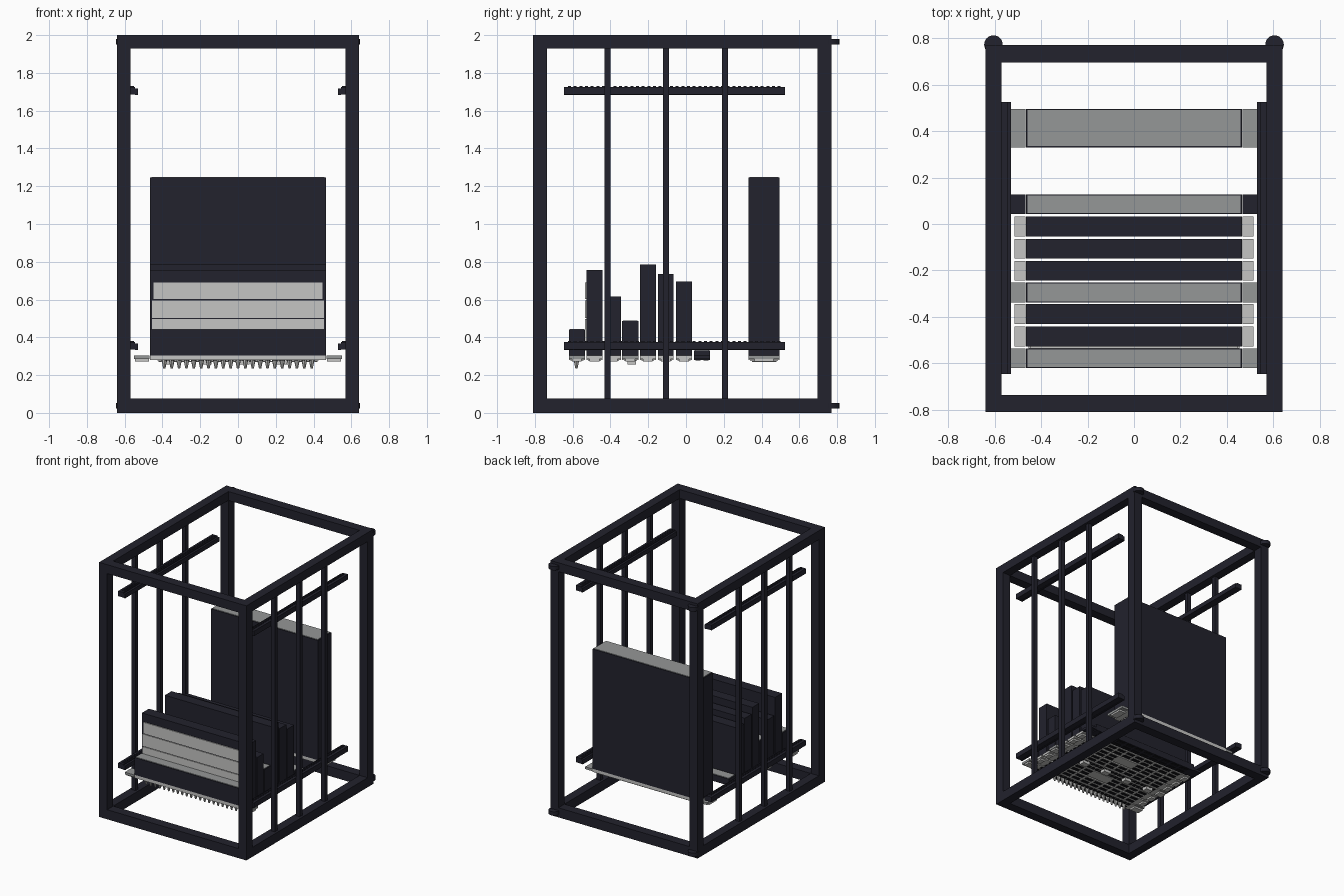
import bpy, bmesh

if "Cube" in bpy.data.objects:
    bpy.data.objects.remove(bpy.data.objects["Cube"])

def mat(name, c):
    m = bpy.data.materials.new(name)
    m.diffuse_color = (*c, 1)
    m.use_nodes = True
    m.node_tree.nodes["Principled BSDF"].inputs["Base Color"].default_value = m.diffuse_color
    return m

DARK = mat("dark_navy_metal", (0.016, 0.016, 0.026))
MID = mat("mid_grey", (0.30, 0.31, 0.31))
LIGHT = mat("light_grey", (0.56, 0.56, 0.55))
BLACK = mat("port_black", (0.008, 0.008, 0.01))

def boxes(name, items, m):
    """One object from a list of (x0, x1, y0, y1, z0, z1) boxes."""
    bm = bmesh.new()
    for x0, x1, y0, y1, z0, z1 in items:
        vs = bmesh.ops.create_cube(bm, size=1)["verts"]
        for v in vs:
            v.co.x = x1 if v.co.x > 0 else x0
            v.co.y = y1 if v.co.y > 0 else y0
            v.co.z = z1 if v.co.z > 0 else z0
    me = bpy.data.meshes.new(name)
    bm.to_mesh(me)
    bm.free()
    me.materials.append(m)
    ob = bpy.data.objects.new(name, me)
    bpy.context.collection.objects.link(ob)
    return ob

def both(x0, x1, *r):
    return [(x0, x1, *r), (-x1, -x0, *r)]

# Outer frame: corner posts and top / bottom beams
posts = both(.57, .64, -.81, -.735, 0, 2) + both(.57, .64, .695, .77, 0, 2)
boxes("corner_posts", posts, DARK)
beams = []
for z0, z1 in ((0, .075), (1.93, 2)):
    beams += both(.57, .64, -.735, .695, z0, z1)
    beams += [(-.57, .57, -.81, -.735, z0, z1), (-.57, .57, .695, .77, z0, z1)]
boxes("frame_beams", beams, DARK)

# Slim side uprights
boxes("side_uprights", [b for y in (-.415, -.105, .207)
      for b in both(.588, .622, y - .016, y + .016, .075, 1.93)], DARK)

# Mounting rails with a row of nuts
for name, z in (("lower_rail", .335), ("upper_rail", 1.685)):
    boxes(name + "s", both(.545, .59, -.645, .525, z, z + .04)
          + both(.53, .545, -.645, .525, z - .002, z + .032), DARK)
    nuts = []
    for i in range(38):
        y = -.625 + i * .03
        nuts += both(.55, .57, y, y + .016, z + .04, z + .046)
    boxes(name + "_nuts", nuts, DARK)

# Hinge discs at the back corners
for s in (-1, 1):
    for z in (.038, 1.965):
        bpy.ops.mesh.primitive_cylinder_add(vertices=24, radius=.04, depth=.03,
                                            location=(s * .605, .772, z))
        bpy.context.object.name = "hinge_disc"
        bpy.context.object.data.materials.append(DARK)
        bpy.ops.object.shade_smooth_by_angle()

# Equipment units: y0, y1, body top, has grey lid, ear material, ear reach
units = [(-.62, -.535, .445, True, MID, .55),
         (-.528, -.442, .76, False, LIGHT, .515),
         (-.43, -.345, .62, False, LIGHT, .515),
         (-.338, -.252, .49, True, MID, .53),
         (-.243, -.16, .79, False, LIGHT, .515),
         (-.148, -.065, .74, False, LIGHT, .515),
         (-.053, .032, .70, False, LIGHT, .515),
         (.042, .128, .335, True, DARK, .53),
         (.33, .495, 1.25, True, MID, .53)]
for n, (y0, y1, top, lid, ear, reach) in enumerate(units, 1):
    u = f"unit_{n}_"
    h = y1 - y0
    boxes(u + "body", [(-.465, .465, y0, y1, .305, top - .004)], DARK)
    if lid:
        boxes(u + "lid", [(-.458, .458, y0 + .005, y1 - .005, top - .006, top)], MID)
    panel = DARK if n == 8 else LIGHT
    boxes(u + "front_panel", [(-.465, .465, y0, y1, .28, .305)], panel)
    boxes(u + "ears", both(.468, reach, y0, y1, .285, .303), ear)
    if n != 8:
        boxes(u + "latches", both(.47, reach - .005, y0 + h * .2, y1 - h * .2, .272, .285), LIGHT)
    # dark ports or vents on the underside, in two rows (four on the tall unit)
    rows = 4 if n == 9 else 2
    cols = 24 if n in (1, 4) else 10
    ports = []
    for r in range(rows):
        yc = y0 + h * (r + .5) / rows
        for c in range(cols):
            if n in (3, 6) and c in (4, 5):
                continue
            p = .86 / cols
            x = -.43 + c * p
            ports.append((x + p * .12, x + p * .88, yc - h * .3 / rows,
                          yc + h * .3 / rows, .277, .282))
    boxes(u + "ports", ports, BLACK)

# Light plates on the front side of unit 2
boxes("side_plates", [(-.455, .455, -.535, -.528, .33, .497),
                      (-.455, .455, -.535, -.528, .503, .596),
                      (-.448, .448, -.535, -.528, .603, .69)], LIGHT)

# Raised blocks on the lower panels
boxes("tall_unit_bezel", [(-.42, .42, .35, .48, .27, .276)], LIGHT)
boxes("socket_blocks", [(-.40 + i * .1, -.34 + i * .1, -.31, -.265, .256, .28)
                        for i in range(0, 8, 2)], LIGHT)

# Row of tapered plugs hanging from the first unit
bm = bmesh.new()
for i in range(21):
    r = bmesh.ops.create_cone(bm, cap_ends=True, segments=8, radius1=.006,
                              radius2=.015, depth=.045)
    bmesh.ops.translate(bm, verts=r["verts"], vec=(-.39 + i * .039, -.58, .2575))
me = bpy.data.meshes.new("cable_plugs")
bm.to_mesh(me)
bm.free()
me.materials.append(LIGHT)
bpy.context.collection.objects.link(bpy.data.objects.new("cable_plugs", me))
